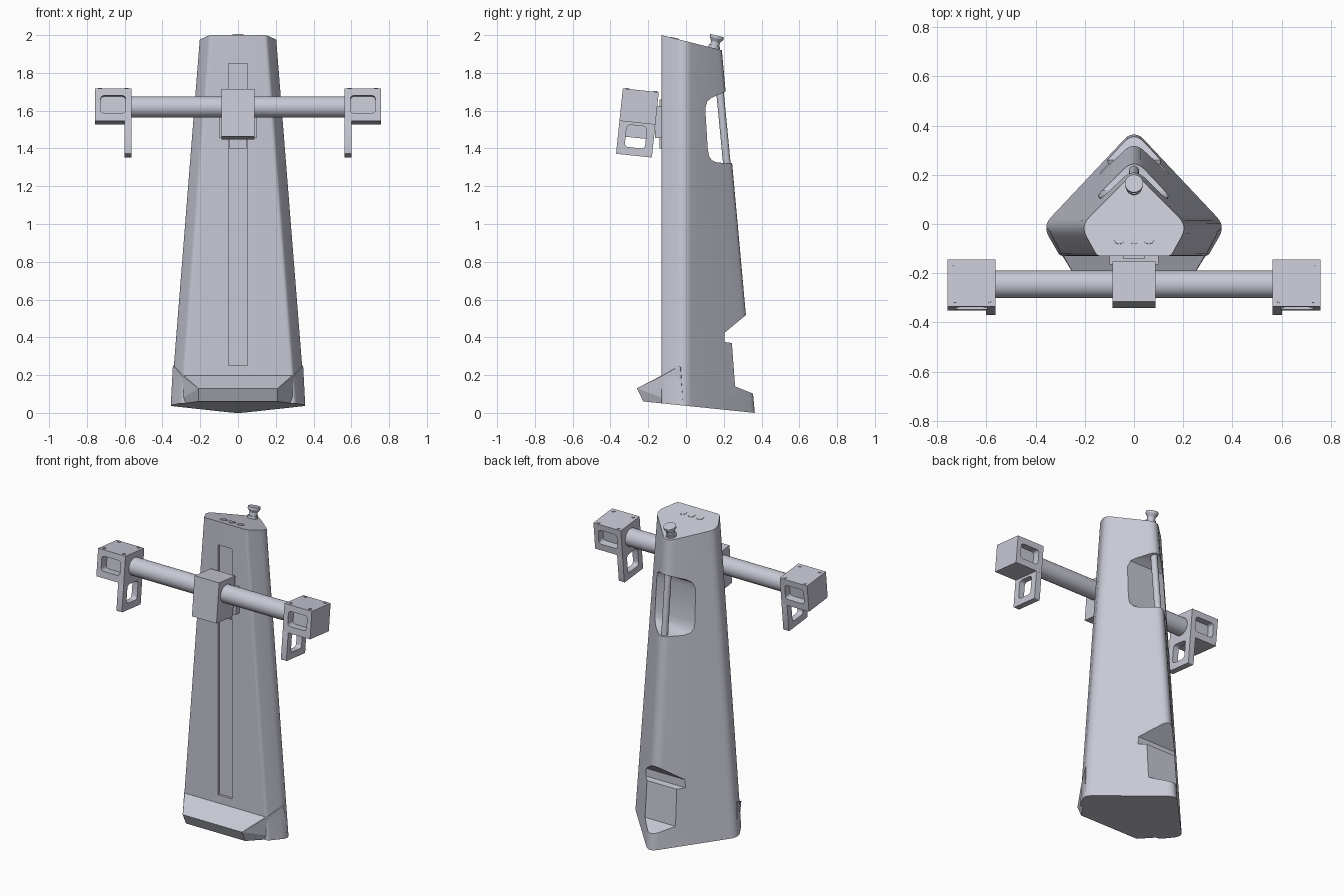
import bpy, bmesh, math
from mathutils import Matrix, Vector

cube = bpy.data.objects.get("Cube")
if cube:
    bpy.data.objects.remove(cube, do_unlink=True)

grey = bpy.data.materials.new("cool_grey")
grey.use_nodes = True
colour = (0.57, 0.58, 0.66, 1)
grey.diffuse_color = colour
grey.node_tree.nodes["Principled BSDF"].inputs["Base Color"].default_value = colour


def finish(name, bm, matrix=None):
    if matrix:
        bm.transform(matrix)
    bmesh.ops.recalc_face_normals(bm, faces=bm.faces)
    mesh = bpy.data.meshes.new(name)
    bm.to_mesh(mesh)
    bm.free()
    mesh.materials.append(grey)
    ob = bpy.data.objects.new(name, mesh)
    bpy.context.collection.objects.link(ob)
    return ob


def select(ob):
    bpy.ops.object.select_all(action='DESELECT')
    ob.select_set(True)
    bpy.context.view_layer.objects.active = ob


def smooth(ob):
    select(ob)
    bpy.ops.object.shade_smooth_by_angle(angle=math.radians(30))


def box(name, lo, hi, matrix=None, axis=None, radius=0.0):
    """Box between two corners; edges along one axis may be rounded."""
    lo, hi = Vector(lo), Vector(hi)
    bm = bmesh.new()
    bmesh.ops.create_cube(bm, size=1)
    for v in bm.verts:
        v.co = Vector(lo[i] if v.co[i] < 0 else hi[i] for i in range(3))
    if axis is not None:
        edges = [e for e in bm.edges
                 if abs((e.verts[0].co - e.verts[1].co)[axis]) > 1e-5]
        bmesh.ops.bevel(bm, geom=edges, offset=radius, segments=4,
                        profile=0.5, affect='EDGES')
    return finish(name, bm, matrix)


def rod(name, a, b, r1, r2=None, matrix=None, sides=32):
    a, b = Vector(a), Vector(b)
    bm = bmesh.new()
    bmesh.ops.create_cone(bm, cap_ends=True, segments=sides, radius1=r1,
                          radius2=r1 if r2 is None else r2, depth=(b - a).length)
    bm.transform(Matrix.Translation((a + b) / 2)
                 @ (b - a).to_track_quat('Z', 'Y').to_matrix().to_4x4())
    ob = finish(name, bm, matrix)
    smooth(ob)
    return ob


def side_prism(name, profile, half):
    """Extrude a (y, z) profile across x."""
    bm = bmesh.new()
    face = bm.faces.new([bm.verts.new((-half, y, z)) for y, z in profile])
    new = bmesh.ops.extrude_face_region(bm, geom=[face])["geom"]
    bmesh.ops.translate(bm, vec=(2 * half, 0, 0),
                        verts=[g for g in new if isinstance(g, bmesh.types.BMVert)])
    return finish(name, bm)


def cut(ob, cutter):
    select(ob)
    mod = ob.modifiers.new("cut", 'BOOLEAN')
    mod.operation, mod.solver, mod.object = 'DIFFERENCE', 'EXACT', cutter
    bpy.ops.object.modifier_apply(modifier=mod.name)
    bpy.data.objects.remove(cutter, do_unlink=True)


def fillet(points, steps=6):
    """Round the corners of (x, y, reach) points."""
    out = []
    for i, (x, y, reach) in enumerate(points):
        c = Vector((x, y))
        if not reach:
            out.append(c)
            continue
        p = c + (Vector(points[i - 1][:2]) - c).normalized() * reach
        q = c + (Vector(points[(i + 1) % len(points)][:2]) - c).normalized() * reach
        for k in range(steps + 1):
            t = k / steps
            out.append(p * (1 - t) ** 2 + c * 2 * t * (1 - t) + q * t * t)
    return out


# Tower cross-section at height z: flat front, rounded sides and back ridge
def section(z):
    w = 0.374 - 0.0795 * z
    f = 0.305 - 0.0775 * z
    b = 0.386 - 0.0912 * z
    return fillet([(-f, -0.13, 0.015), (f, -0.13, 0.015), (w, -0.008, 0.05),
                   (0, b, 0.06), (-w, -0.008, 0.05)])


def floor_z(y):
    return 0.06 - 0.1026 * (y + 0.22)


def roof_z(y):
    return 2.0 - 0.25 * (y + 0.13)


# Tower, with sloping roof and floor
bm = bmesh.new()
rings = []
for plane in (floor_z, roof_z):
    ring = []
    for i in range(len(section(0))):
        z = plane(0)
        for _ in range(4):
            z = plane(section(z)[i].y)
        p = section(z)[i]
        ring.append(bm.verts.new((p.x, p.y, max(z, 0))))
    rings.append(ring)
n = len(rings[0])
for i in range(n):
    j = (i + 1) % n
    bm.faces.new((rings[0][i], rings[0][j], rings[1][j], rings[1][i]))
bm.faces.new(rings[0][::-1])
bm.faces.new(rings[1])
tower = finish("tower_body", bm)

# Handle window, rear foot notch and front slide groove
cut(tower, side_prism("window_cutter", [
    (0.45, 1.80), (0.212, 1.703), (0.135, 1.668), (0.113, 1.65), (0.102, 1.61),
    (0.115, 1.40), (0.122, 1.36), (0.137, 1.337), (0.165, 1.325), (0.45, 1.315)], 0.6))
cut(tower, side_prism("notch_cutter", [
    (0.50, 0.67), (0.32, 0.52), (0.205, 0.425), (0.205, 0.375), (0.243, 0.37),
    (0.26, 0.14), (0.36, 0.10), (0.50, 0.05)], 0.6))
cut(tower, box("groove_cutter", (-0.05, -0.2, 0.25), (0.05, -0.115, 1.85)))
smooth(tower)

# Flared skirt at the front of the foot
bm = bmesh.new()
for s in (1, -1):
    for x, y, z in ((0.21, -0.26, 0.13), (0.21, -0.226, floor_z(-0.226)),
                    (0.292, -0.128, 0.195), (0.345, -0.03, 0.25),
                    (0.356, -0.015, floor_z(-0.015)), (0.25, 0, 0.2)):
        bm.verts.new((s * x, y, z))
hull = bmesh.ops.convex_hull(bm, input=bm.verts)
loose = {g for g in hull["geom_interior"] if isinstance(g, bmesh.types.BMVert)}
bmesh.ops.delete(bm, geom=list(loose), context='VERTS')
finish("foot_skirt", bm)

# Carry handle across the window
rod("carry_handle", (0, 0.177, 1.73), (0, 0.219, 1.29), 0.02)

# Knob and three flush buttons on the roof
up = Vector((0, 0.25, 1)).normalized()
base = Vector((0, 0.148, roof_z(0.148)))
rod("knob_collar", base - up * 0.01, base + up * 0.015, 0.031)
rod("knob_stem", base, base + up * 0.05, 0.024)
rod("knob_flare", base + up * 0.035, base + up * 0.055, 0.024, 0.037)
rod("knob_cap", base + up * 0.055, base + up * 0.069, 0.037)
for i, x in enumerate((-0.06, 0, 0.06)):
    p = Vector((x, -0.06, roof_z(-0.06)))
    rod(f"roof_button_{i + 1}", p - up * 0.01, p + up * 0.003, 0.022)

# Arm assembly, tilted about the crossbar axis
tilt = Matrix.Translation((0, -0.245, 1.62)) @ Matrix.Rotation(math.radians(-6), 4, 'X')
rod("crossbar", (-0.58, 0, 0), (0.58, 0, 0), 0.056, matrix=tilt, sides=48)
box("centre_clamp", (-0.087, -0.08, -0.165), (0.087, 0.085, 0.086), tilt)
box("slide_plate", (-0.1, -0.165, 1.455), (0.1, -0.128, 1.625))
box("slide_runner", (-0.045, -0.14, 1.40), (0.045, -0.112, 1.66))

for s, side in ((1, "left"), (-1, "right")):
    def part(name, lo, hi, **kw):
        xs = sorted((s * lo[0], s * hi[0]))
        return box(name, (xs[0], *lo[1:]), (xs[1], *hi[1:]), tilt, **kw)

    # End block with a recess front and back
    block = part(f"{side}_end_block", (0.563, -0.099, -0.085), (0.757, 0.092, 0.088))
    for y0, y1 in ((-0.2, -0.045), (0.045, 0.2)):
        cut(block, part("recess_cutter", (0.595, y0, -0.043), (0.727, y1, 0.05),
                        axis=1, radius=0.018))
    smooth(block)

    # Hanging leg frame with an opening
    leg = part(f"{side}_leg_frame", (0.563, -0.099, -0.26), (0.602, 0.092, -0.08),
               axis=0, radius=0.006)
    cut(leg, part("leg_cutter", (0.5, -0.058, -0.218), (0.7, 0.05, -0.1),
                  axis=0, radius=0.02))
    smooth(leg)

    # Corner screws on the block
    for k, (x, y) in enumerate(((0.59, -0.075), (0.73, -0.075),
                                (0.59, 0.075), (0.73, 0.075))):
        rod(f"{side}_screw_{k + 1}", (s * x, y, 0.08), (s * x, y, 0.092),
            0.01, matrix=tilt, sides=16)
